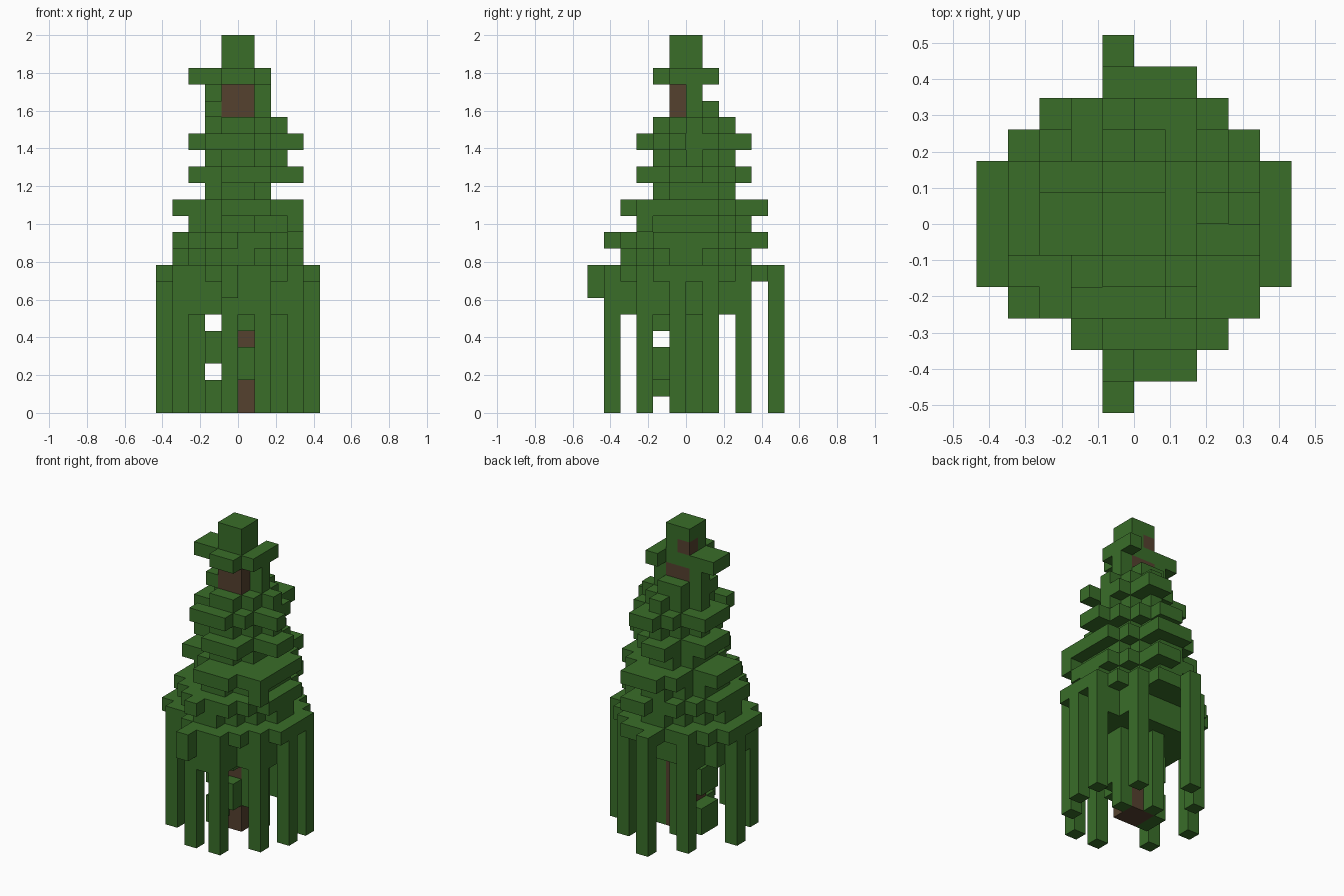
import bpy
import bmesh

cube = bpy.data.objects.get("Cube")
if cube:
    bpy.data.objects.remove(cube, do_unlink=True)

UNIT = 2 / 23   # edge of one block


def make_material(name, rgb):
    mat = bpy.data.materials.new(name)
    mat.use_nodes = True
    mat.diffuse_color = (*rgb, 1)
    mat.node_tree.nodes["Principled BSDF"].inputs["Base Color"].default_value = (*rgb, 1)
    return mat


green = make_material("needle_green", (0.041, 0.155, 0.022))
brown = make_material("bark_brown", (0.091, 0.053, 0.028))

parts = {}      # part name -> set of block cells
taken = set()   # every filled cell


def fill(part, x, y, z, keep=lambda i, j: True):
    """Fill free cells of a box; each range is (start, end) in blocks."""
    cells = parts.setdefault(part, set())
    for i in range(*x):
        for j in range(*y):
            for k in range(*z):
                if keep(i, j) and (i, j, k) not in taken:
                    taken.add((i, j, k))
                    cells.add((i, j, k))


def tier(part, x, y, z, cut):
    """Box layer with its four corners stepped off by a number of blocks."""
    def keep(i, j):
        return min(i - x[0], x[1] - 1 - i) + min(j - y[0], y[1] - 1 - j) >= cut
    fill(part, x, y, z, keep)


def leg(part, i, j, bottom=0, top=9):
    fill(part, (i, i + 1), (j, j + 1), (bottom, top))


# Trunk, with one bark block showing near the tip
fill("trunk", (-1, 1), (-1, 1), (0, 20))
fill("trunk", (-1, 0), (0, 1), (21, 22))

# Tip and top collar
fill("tip", (-1, 1), (-1, 1), (20, 23))
fill("top_collar", (-3, -1), (-1, 1), (20, 21))
fill("top_collar", (-1, 1), (-2, -1), (20, 21))
fill("top_collar", (1, 2), (-1, 2), (20, 21))
fill("neck_needles", (1, 2), (0, 1), (18, 20))
fill("neck_needles", (-2, -1), (0, 1), (18, 20))
fill("neck_needles", (-2, -1), (-1, 0), (18, 19))
fill("neck_needles", (-1, 1), (1, 2), (18, 19))

# Tiers alternate between recessed and spreading rings
for z, cut in ((17, 2), (16, 1), (15, 2), (14, 1)):
    tier("upper_foliage", (-2, 3), (-2, 3), (z, z + 1), cut)
    fill("upper_foliage", (-1, 1), (-2, -1), (z, z + 1))
tier("middle_foliage", (-2, 2), (-2, 3), (13, 14), 1)
tier("middle_foliage", (-3, 4), (-3, 4), (12, 13), 2)
tier("middle_foliage", (-3, 3), (-3, 4), (11, 12), 2)
for z, cut in ((10, 2), (9, 3)):
    tier("lower_foliage", (-4, 4), (-4, 4), (z, z + 1), cut)

# Spreading branches of the upper two rings
for z, front, back, side in ((16, (-2, 1), (0, 2), (-1, 0)),
                             (14, (-1, 2), (-1, 1), (-1, 1))):
    ring = (z, z + 1)
    fill("upper_branches", front, (-3, -2), ring)
    fill("upper_branches", back, (3, 4), ring)
    fill("upper_branches", (-3, -2), (-1, 2), ring)
    fill("upper_branches", (3, 4), side, ring)

# Branches of the two broad rings, with a square corner at the front
fill("middle_branches", (2, 4), (-3, 1), (12, 13))
fill("middle_branches", (2, 3), (-2, 1), (11, 12))
fill("middle_branches", (3, 4), (-3, -2), (11, 12))
fill("middle_branches", (-1, 2), (-4, -3), (12, 13))
fill("middle_branches", (-1, 2), (4, 5), (12, 13))
fill("middle_branches", (-4, -3), (-1, 2), (12, 13))
fill("middle_branches", (-2, 2), (3, 4), (12, 13))
fill("lower_branches", (-1, 0), (-5, -4), (10, 11))
fill("lower_branches", (0, 2), (4, 5), (10, 11))

# Skirt: stepped outline on top, smaller hanging mass beneath
skirt = "skirt"
slab = (8, 9)
fill(skirt, (-5, 5), (-2, 2), slab)
fill(skirt, (-4, 4), (-3, 3), slab)
fill(skirt, (-2, 3), (-4, -3), slab)
fill(skirt, (-3, 3), (3, 4), slab)
fill(skirt, (-1, 2), (-5, -4), slab)
fill(skirt, (-1, 2), (4, 5), slab)
tier(skirt, (-4, 4), (-3, 3), (6, 8), 1)
fill(skirt, (-1, 2), (-4, -3), (6, 8))
fill(skirt, (0, 1), (-5, -4), (6, 8))

# Hanging branch tips that reach the ground
for i, j in ((1, -5), (-1, -5), (3, -3), (-4, -3), (4, -1), (4, 1),
             (-5, 0), (2, 3), (-3, 3), (-1, 5)):
    leg("hanging_branches", i, j)
leg("hanging_branches", -1, -6, bottom=7)

# Needles close to the trunk
fill("inner_needles", (0, 1), (-2, -1), (2, 4))
fill("inner_needles", (-1, 0), (-2, -1), (1, 2))
fill("inner_needles", (0, 1), (-2, -1), (5, 6))
fill("inner_needles", (-2, -1), (-1, 1), (0, 2))
fill("inner_needles", (-2, -1), (-1, 1), (3, 5))
fill("inner_needles", (-1, 0), (1, 2), (0, 6))
fill("inner_needles", (1, 2), (0, 1), (0, 6))
fill("inner_needles", (1, 2), (-1, 0), (2, 6))


def build(name, cells, mat):
    """Mesh the exposed block faces of one part."""
    bm = bmesh.new()
    for cell in sorted(cells):
        for axis in range(3):
            for side in (0, 1):
                near = list(cell)
                near[axis] += 2 * side - 1
                if tuple(near) in taken:
                    continue
                corners = []
                for a, b in ((0, 0), (1, 0), (1, 1), (0, 1)):
                    p = list(cell)
                    p[axis] += side
                    p[(axis + 1) % 3] += a
                    p[(axis + 2) % 3] += b
                    corners.append(bm.verts.new([c * UNIT for c in p]))
                bm.faces.new(corners if side else corners[::-1])
    bmesh.ops.remove_doubles(bm, verts=bm.verts, dist=UNIT / 100)
    bmesh.ops.dissolve_limit(bm, angle_limit=0.01, verts=bm.verts, edges=bm.edges)
    mesh = bpy.data.meshes.new(name)
    bm.to_mesh(mesh)
    bm.free()
    mesh.materials.append(mat)
    bpy.context.collection.objects.link(bpy.data.objects.new(name, mesh))


for name, cells in parts.items():
    build(name, cells, brown if name == "trunk" else green)
